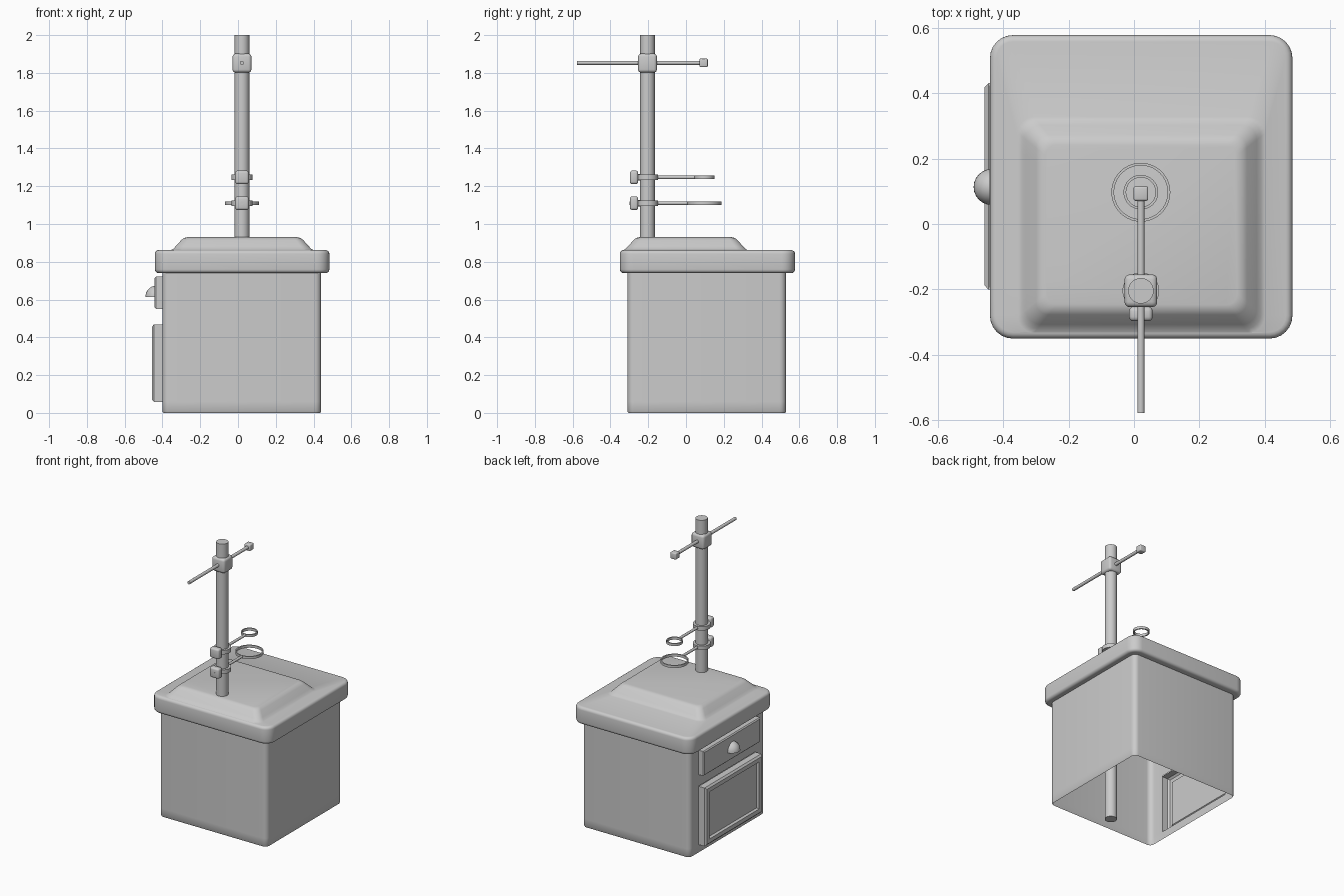
import bpy, bmesh
from math import sin, cos, pi
from mathutils import Vector, Matrix

if "Cube" in bpy.data.objects:
    bpy.data.objects.remove(bpy.data.objects["Cube"])

PX, PY = 0.021, -0.204          # pole axis
DOOR_Y = (-0.20, 0.43)          # door and drawer width


def finish(name, bm, angle=40):
    bmesh.ops.recalc_face_normals(bm, faces=bm.faces)
    me = bpy.data.meshes.new(name)
    bm.to_mesh(me)
    bm.free()
    ob = bpy.data.objects.new(name, me)
    bpy.context.collection.objects.link(ob)
    bpy.ops.object.select_all(action='DESELECT')
    ob.select_set(True)
    bpy.context.view_layer.objects.active = ob
    bpy.ops.object.shade_smooth_by_angle(angle=angle * pi / 180)
    return ob


def loft(rings):
    bm = bmesh.new()
    rows = [[bm.verts.new(p) for p in r] for r in rings]
    n = len(rows[0])
    for a, b in zip(rows, rows[1:]):
        for i in range(n):
            bm.faces.new((a[i], a[(i + 1) % n], b[(i + 1) % n], b[i]))
    bm.faces.new(rows[-1])
    return bm


def rounded_ring(x0, x1, y0, y1, r, z, seg=6):
    pts = []
    corners = [(x1 - r, y1 - r), (x0 + r, y1 - r), (x0 + r, y0 + r), (x1 - r, y0 + r)]
    for k, (cx, cy) in enumerate(corners):
        for s in range(seg + 1):
            a = (k + s / seg) * pi / 2
            pts.append((cx + r * cos(a), cy + r * sin(a), z))
        if k == 1:              # extra points on the left wall for the openings
            lo, hi = y0 + r, y1 - r
            for t in (0.91, 0.103):
                pts.append((x0, lo + (hi - lo) * t, z))
    return pts


def box(name, size, loc, bevel, seg=3):
    bm = bmesh.new()
    bmesh.ops.create_cube(bm, size=1)
    bmesh.ops.scale(bm, vec=size, verts=bm.verts)
    bmesh.ops.bevel(bm, geom=bm.edges[:], offset=bevel, segments=seg, profile=0.5, affect='EDGES')
    bmesh.ops.translate(bm, vec=loc, verts=bm.verts)
    return finish(name, bm)


def rod(name, a, b, r, sides=24):
    a, b = Vector(a), Vector(b)
    bm = bmesh.new()
    rot = Vector((0, 0, 1)).rotation_difference(b - a).to_matrix().to_4x4()
    bmesh.ops.create_cone(bm, cap_ends=True, segments=sides, radius1=r, radius2=r,
                          depth=(b - a).length, matrix=Matrix.Translation((a + b) / 2) @ rot)
    return finish(name, bm)


def hoop(name, cx, cy, z, r_in, r_out, h, sides=40):
    bm = bmesh.new()
    prof = [(r_in, -h), (r_out, -h), (r_out, h), (r_in, h)]
    rows = [[bm.verts.new((cx + r * cos(2 * pi * i / sides), cy + r * sin(2 * pi * i / sides), z + dz))
             for r, dz in prof] for i in range(sides)]
    for i in range(sides):
        a, b = rows[i], rows[(i + 1) % sides]
        for j in range(4):
            k = (j + 1) % 4
            bm.faces.new((a[j], b[j], b[k], a[k]))
    return finish(name, bm)


# Cabinet: hollow body, overhanging worktop and raised plate in one skin
body = (-0.40, 0.44, -0.31, 0.53)
top = (-0.44, 0.484, -0.35, 0.577)
plate = (-0.355, 0.40, -0.332, 0.327)


def inset(rect, d):
    return rect[0] + d, rect[1] - d, rect[2] + d, rect[3] - d


rings = [rounded_ring(*inset(body, 0.005), 0.03, 0)]
rings += [rounded_ring(*body, 0.035, z) for z in (0.008, 0.06, 0.47, 0.55, 0.72, 0.74)]
R = 0.02
for zc, a0 in ((0.74 + R, -pi / 2), (0.862 - R, 0)):
    for s in range(5):
        a = a0 + s / 4 * pi / 2
        d = R * (1 - cos(a))
        rings.append(rounded_ring(*inset(top, d), 0.07 - d, zc + R * sin(a)))
for d, z in ((0, 0.862), (0.012, 0.868), (0.025, 0.882), (0.055, 0.915), (0.068, 0.926), (0.085, 0.93)):
    rings.append(rounded_ring(*inset(plate, d), 0.05 - d * 0.2, z))
bm = loft(rings)
holes = [f for f in bm.faces if abs(f.calc_center_median().x + 0.40) < 1e-4
         and abs(f.calc_center_median().y - 0.115) < 0.03
         and any(abs(f.calc_center_median().z - z) < 0.01 for z in (0.265, 0.635))]
bmesh.ops.delete(bm, geom=holes, context='FACES')
finish("cabinet", bm)


# Door and drawer fronts on the left wall
def front(name, z0, z1, steps):
    rs = []
    for x, d in steps:
        y0, y1 = DOOR_Y[0] + d, DOOR_Y[1] - d
        rs.append([(x, y0, z0 + d), (x, y1, z0 + d), (x, y1, z1 - d), (x, y0, z1 - d)])
    return finish(name, loft(rs), 25)


front("door", 0.058, 0.468,
      [(-0.40, 0), (-0.445, 0), (-0.456, 0.012), (-0.456, 0.04), (-0.442, 0.048)])
front("drawer_front", 0.55, 0.722, [(-0.40, 0), (-0.434, 0), (-0.441, 0.007)])

# Cup shaped drawer pull
bm = bmesh.new()
bmesh.ops.create_uvsphere(bm, u_segments=24, v_segments=16, radius=1)
cut = bmesh.ops.bisect_plane(bm, geom=bm.verts[:] + bm.edges[:] + bm.faces[:], dist=1e-4,
                             plane_co=(0, 0, 0), plane_no=(0, 0, -1), clear_outer=True)
bmesh.ops.holes_fill(bm, edges=[e for e in bm.edges if e.is_boundary])
bmesh.ops.scale(bm, vec=(0.055, 0.055, 0.06), verts=bm.verts)
bmesh.ops.translate(bm, vec=(-0.435, 0.113, 0.613), verts=bm.verts)
finish("drawer_pull", bm)

# Pole with upper clamp and cross rod
rod("pole", (PX, PY, 0), (PX, PY, 2.0), 0.039, 32)
box("upper_clamp", (0.1, 0.1, 0.1), (PX, PY, 1.852), 0.016)
rod("cross_rod", (PX, -0.577, 1.853), (PX, 0.08, 1.853), 0.011)
box("cross_rod_end", (0.045, 0.045, 0.045), (PX, 0.093, 1.853), 0.007)

# Two ring holders
for label, z, r, back in (("lower", 1.11, 0.09, -0.299), ("upper", 1.247, 0.053, -0.28)):
    box(label + "_holder_block", (0.072, 0.044, 0.072), (PX, -0.275, z), 0.013)
    hoop(label + "_holder_collar", PX, PY, z, 0.038, 0.056, 0.014)
    rod(label + "_holder_neck", (PX, -0.27, z), (PX, -0.235, z), 0.018)
    rod(label + "_holder_arm", (PX, -0.155, z), (PX, 0.10 - r + 0.004, z), 0.009)
    rod(label + "_holder_screw", (PX, back, z), (PX, -0.25, z), 0.01)
    hoop(label + "_holder_ring", PX, 0.097, z, r - 0.008, r, 0.009)
